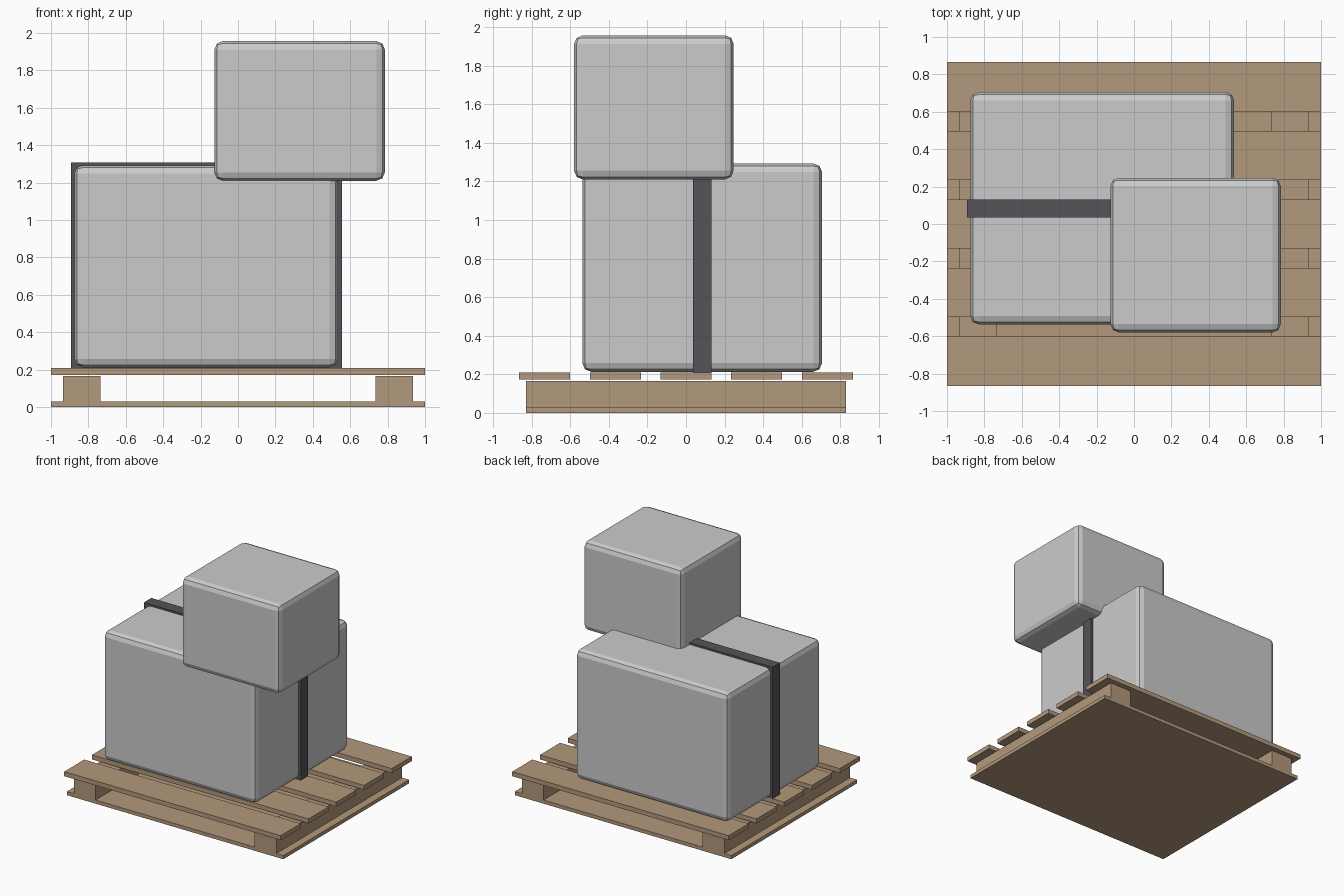
import bpy

if "Cube" in bpy.data.objects:
    bpy.data.objects.remove(bpy.data.objects["Cube"])


def material(name, rgb):
    m = bpy.data.materials.new(name)
    m.diffuse_color = (*rgb, 1)
    m.use_nodes = True
    m.node_tree.nodes["Principled BSDF"].inputs["Base Color"].default_value = m.diffuse_color
    return m


WOOD = material("wood", (0.45, 0.32, 0.20))
DARK = material("dark_strap", (0.09, 0.09, 0.10))


def block(name, x, y, z, mat=None, bevel=0):
    """Box spanning the given (min, max) ranges, with optional rounded edges."""
    bpy.ops.mesh.primitive_cube_add(size=1)
    ob = bpy.context.object
    ob.name = name
    ob.location = [(a + b) / 2 for a, b in (x, y, z)]
    ob.scale = [b - a for a, b in (x, y, z)]
    bpy.ops.object.transform_apply(location=False, rotation=False, scale=True)
    if mat:
        ob.data.materials.append(mat)
    if bevel:
        mod = ob.modifiers.new("rounded_edges", 'BEVEL')
        mod.width = bevel
        mod.segments = 2
    return ob


# Pallet: base board, two runners, five deck slats
block("pallet_base", (-1, 1), (-0.83, 0.83), (0, 0.03), WOOD)
for side, x in (("left", (-0.935, -0.735)), ("right", (0.735, 0.935))):
    block(f"pallet_runner_{side}", x, (-0.83, 0.83), (0.03, 0.165), WOOD)
for i in range(5):
    yc = (i - 2) * 0.3665
    block(f"pallet_slat_{i + 1}", (-1, 1), (yc - 0.132, yc + 0.132), (0.172, 0.21), WOOD)

# Large crate with its strap
block("large_box", (-0.875, 0.535), (-0.537, 0.705), (0.213, 1.293), bevel=0.045)
block("strap", (-0.893, 0.556), (0.035, 0.132), (0.21, 1.308), DARK)

# Small crate sitting on the large one
block("small_box", (-0.126, 0.785), (-0.58, 0.247), (1.21, 1.957), bevel=0.045)
